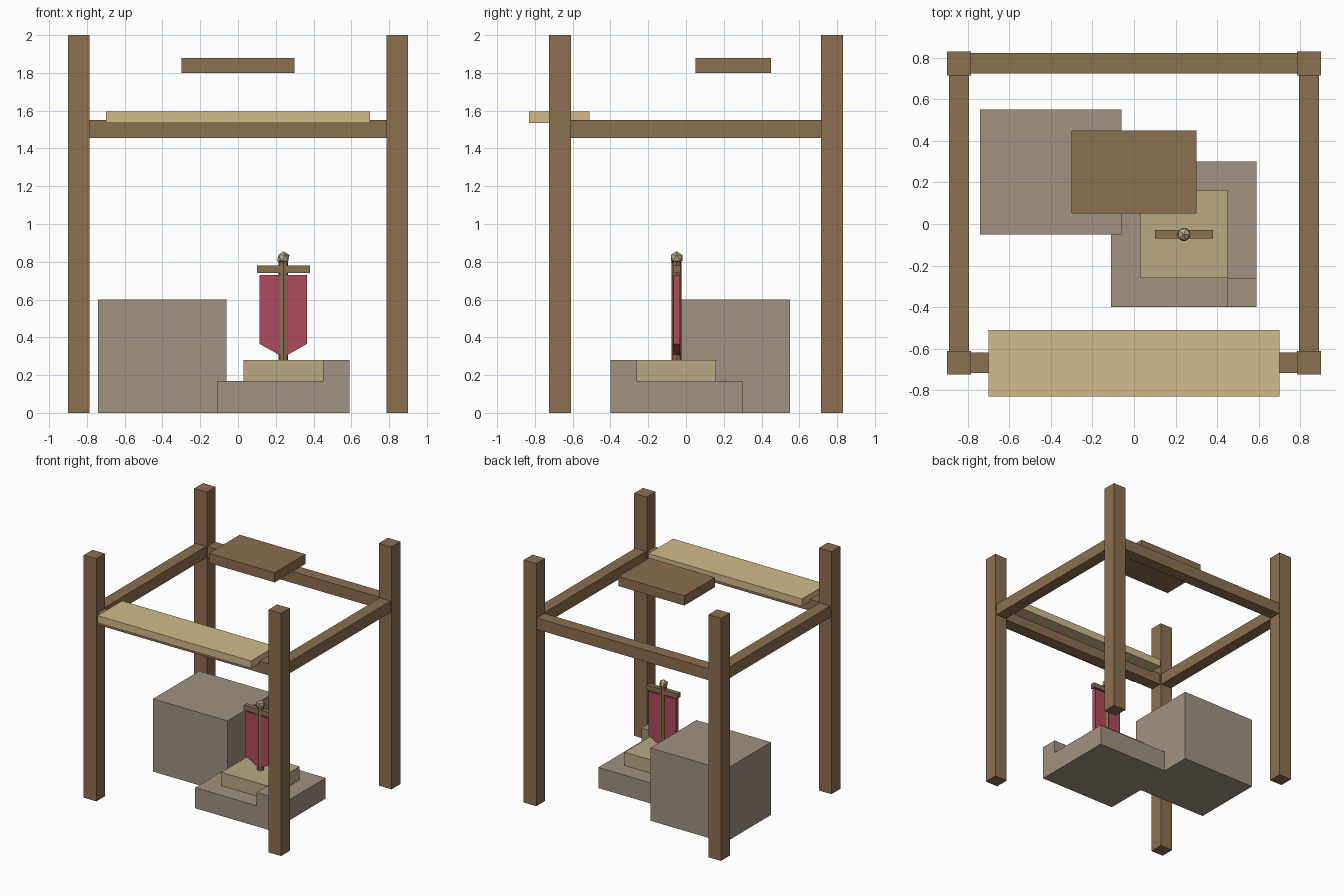
import bpy, bmesh, math
from mathutils import Matrix

if "Cube" in bpy.data.objects:
    bpy.data.objects.remove(bpy.data.objects["Cube"])


def material(name, rgb):
    m = bpy.data.materials.new(name)
    m.diffuse_color = (*rgb, 1)
    m.use_nodes = True
    m.node_tree.nodes["Principled BSDF"].inputs["Base Color"].default_value = m.diffuse_color
    return m


wood = material("wood", (0.26, 0.16, 0.08))
stone = material("stone", (0.35, 0.29, 0.22))
plank = material("pale_wood", (0.63, 0.50, 0.26))
sand = material("sandstone", (0.49, 0.40, 0.23))
red = material("red_cloth", (0.43, 0.07, 0.11))


def finish(name, bm, mat):
    bmesh.ops.recalc_face_normals(bm, faces=bm.faces)
    mesh = bpy.data.meshes.new(name)
    bm.to_mesh(mesh)
    bm.free()
    ob = bpy.data.objects.new(name, mesh)
    bpy.context.collection.objects.link(ob)
    if mat:
        mesh.materials.append(mat)
    return ob


def box(name, x, y, z, mat):
    """Box from (min, max) ranges."""
    size = [b - a for a, b in (x, y, z)]
    mid = [(a + b) / 2 for a, b in (x, y, z)]
    bm = bmesh.new()
    bmesh.ops.create_cube(bm, size=1, matrix=Matrix.Translation(mid) @ Matrix.Diagonal((*size, 1)))
    return finish(name, bm, mat)


def prism(name, points, offset, mat):
    """Flat outline pushed along an offset."""
    bm = bmesh.new()
    face = bm.faces.new([bm.verts.new(p) for p in points])
    ext = bmesh.ops.extrude_face_region(bm, geom=[face])
    bmesh.ops.translate(bm, vec=offset, verts=[v for v in ext["geom"] if isinstance(v, bmesh.types.BMVert)])
    return finish(name, bm, mat)


# Frame: posts and the beams between them
front_y, back_y = (-0.725, -0.61), (0.715, 0.83)
for side, s in (("left", -1), ("right", 1)):
    px = sorted((s * 0.785, s * 0.9))
    for end, py in (("front", front_y), ("back", back_y)):
        box(f"{end}_{side}_post", px, py, (0, 2), wood)
    box(f"{side}_beam", sorted((s * 0.793, s * 0.89)), (-0.61, 0.715), (1.455, 1.55), wood)
for end, y in (("front", -0.668), ("back", 0.773)):
    box(f"{end}_beam", (-0.785, 0.785), (y - 0.049, y + 0.049), (1.455, 1.55), wood)

# Counter plank and hanging board
box("counter_plank", (-0.7, 0.7), (-0.83, -0.51), (1.535, 1.595), plank)
box("hanging_board", (-0.3, 0.3), (0.05, 0.45), (1.8, 1.88), wood)

# Stone block
box("stone_block", (-0.74, -0.06), (-0.05, 0.55), (0, 0.6), stone)

# Plinth base: cut down everywhere except one raised corner
base = box("plinth_base", (-0.11, 0.59), (-0.4, 0.3), (0, 0.28), stone)
outline = [(-0.3, -0.6), (0.45, -0.6), (0.45, -0.26), (0.8, -0.26), (0.8, 0.5), (-0.3, 0.5)]
cutter = prism("plinth_cutter", [(x, y, 0.17) for x, y in outline], (0, 0, 0.3), None)
mod = base.modifiers.new("corner_step", "BOOLEAN")
mod.operation = "DIFFERENCE"
mod.solver = "EXACT"
mod.object = cutter
bpy.context.view_layer.objects.active = base
bpy.ops.object.modifier_apply(modifier=mod.name)
bpy.data.objects.remove(cutter)

# Plinth slab
box("plinth_slab", (0.03, 0.45), (-0.26, 0.16), (0.17, 0.28), sand)

# Banner: pole, crossbar, pointed cloth and faceted finial
cx, cy = 0.24, -0.05
bm = bmesh.new()
bmesh.ops.create_cone(bm, cap_ends=True, segments=8, radius1=0.026, radius2=0.026, depth=0.52,
                      matrix=Matrix.Translation((cx, cy, 0.54)))
finish("banner_pole", bm, wood)
box("banner_crossbar", (cx - 0.14, cx + 0.14), (cy - 0.02, cy + 0.02), (0.74, 0.78), wood)
cloth = [(-0.125, 0.73), (0.125, 0.73), (0.125, 0.365), (0, 0.295), (-0.125, 0.365)]
prism("banner_cloth", [(cx + x, cy - 0.017, z) for x, z in cloth], (0, 0.034, 0), red)
bm = bmesh.new()
bmesh.ops.create_icosphere(bm, subdivisions=1, radius=0.036, matrix=Matrix.Translation((cx, cy, 0.82)))
finish("banner_finial", bm, sand)
